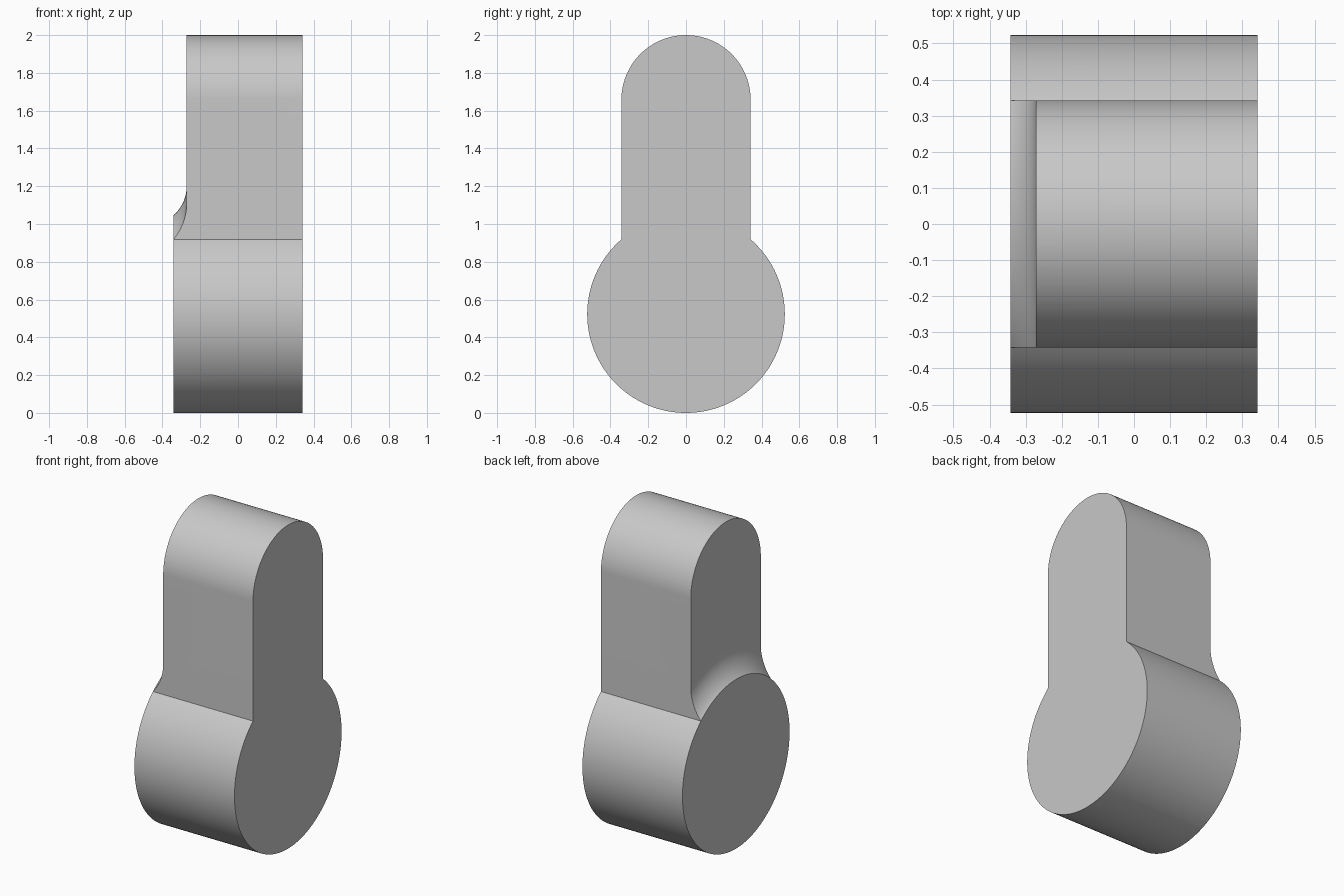
import bpy, bmesh
from math import sin, cos, pi, acos, asin
from mathutils import Matrix, Vector

cube = bpy.data.objects.get("Cube")
if cube:
    bpy.data.objects.remove(cube, do_unlink=True)

HALF = 0.342        # half width of hub, and of arm along y
HUB_R = 0.523       # hub radius, also its centre height
ARM_FACE = -0.272   # recessed side of the arm
TOP = 2.0 - HALF    # centre of the rounded arm end
FILLET_R = 0.205


def arc(cy, cz, r, start, end, steps):
    angles = [start + (end - start) * i / steps for i in range(steps + 1)]
    return [(cy + r * cos(a), cz + r * sin(a)) for a in angles]


def mesh_object(name, bm):
    bmesh.ops.recalc_face_normals(bm, faces=bm.faces)
    mesh = bpy.data.meshes.new(name)
    bm.to_mesh(mesh)
    bm.free()
    obj = bpy.data.objects.new(name, mesh)
    bpy.context.collection.objects.link(obj)
    return obj


grey = bpy.data.materials.new("light grey")
grey.use_nodes = True
colour = (0.58, 0.58, 0.58, 1)
grey.diffuse_color = colour
grey.node_tree.nodes["Principled BSDF"].inputs["Base Color"].default_value = colour

# Lever body: round hub and round-ended arm as one extruded outline
join = acos(HALF / HUB_R)
outline = arc(0, HUB_R, HUB_R, pi - join, 2 * pi + join, 120)
outline += arc(0, TOP, HALF, 0, pi, 72)
bm = bmesh.new()
face = bm.faces.new([bm.verts.new((-HALF, y, z)) for y, z in outline])
ext = bmesh.ops.extrude_face_region(bm, geom=[face], use_keep_orig=True)
bmesh.ops.translate(bm, vec=(2 * HALF, 0, 0),
                    verts=[v for v in ext["geom"] if isinstance(v, bmesh.types.BMVert)])
lever = mesh_object("lever_body", bm)
lever.data.materials.append(grey)

# Recess cutter: concave fillet section turned around the hub axis
depth = HALF + ARM_FACE
run = (FILLET_R ** 2 - (FILLET_R - depth) ** 2) ** 0.5
sweep = acos((FILLET_R - depth - 0.02) / FILLET_R)
section = arc(ARM_FACE - FILLET_R, HUB_R + run, FILLET_R, -sweep, 0, 20)
section += [(ARM_FACE, 2), (section[0][0], 2)]
bm = bmesh.new()
STEPS = 160
rings = []
for i in range(STEPS):
    turn = Matrix.Rotation(2 * pi * i / STEPS, 3, "X")
    rings.append([bm.verts.new(turn @ Vector((x, 0, r))) for x, r in section])
for i in range(STEPS):
    a, b = rings[i], rings[(i + 1) % STEPS]
    for j in range(len(section)):
        k = (j + 1) % len(section)
        bm.faces.new((a[j], a[k], b[k], b[j]))
cutter = mesh_object("recess_cutter", bm)
cutter.data.materials.append(grey)
cutter.location.z = HUB_R
cutter.hide_render = True
bpy.context.view_layer.update()

# Cut the recess and shade
bpy.context.view_layer.objects.active = lever
lever.select_set(True)
cut = lever.modifiers.new("recess", "BOOLEAN")
cut.operation = "DIFFERENCE"
cut.solver = "EXACT"
cut.object = cutter
bpy.ops.object.modifier_apply(modifier=cut.name)
bpy.data.objects.remove(cutter, do_unlink=True)
bpy.ops.object.select_all(action="DESELECT")
lever.select_set(True)
bpy.ops.object.shade_smooth_by_angle(angle=pi / 9)
